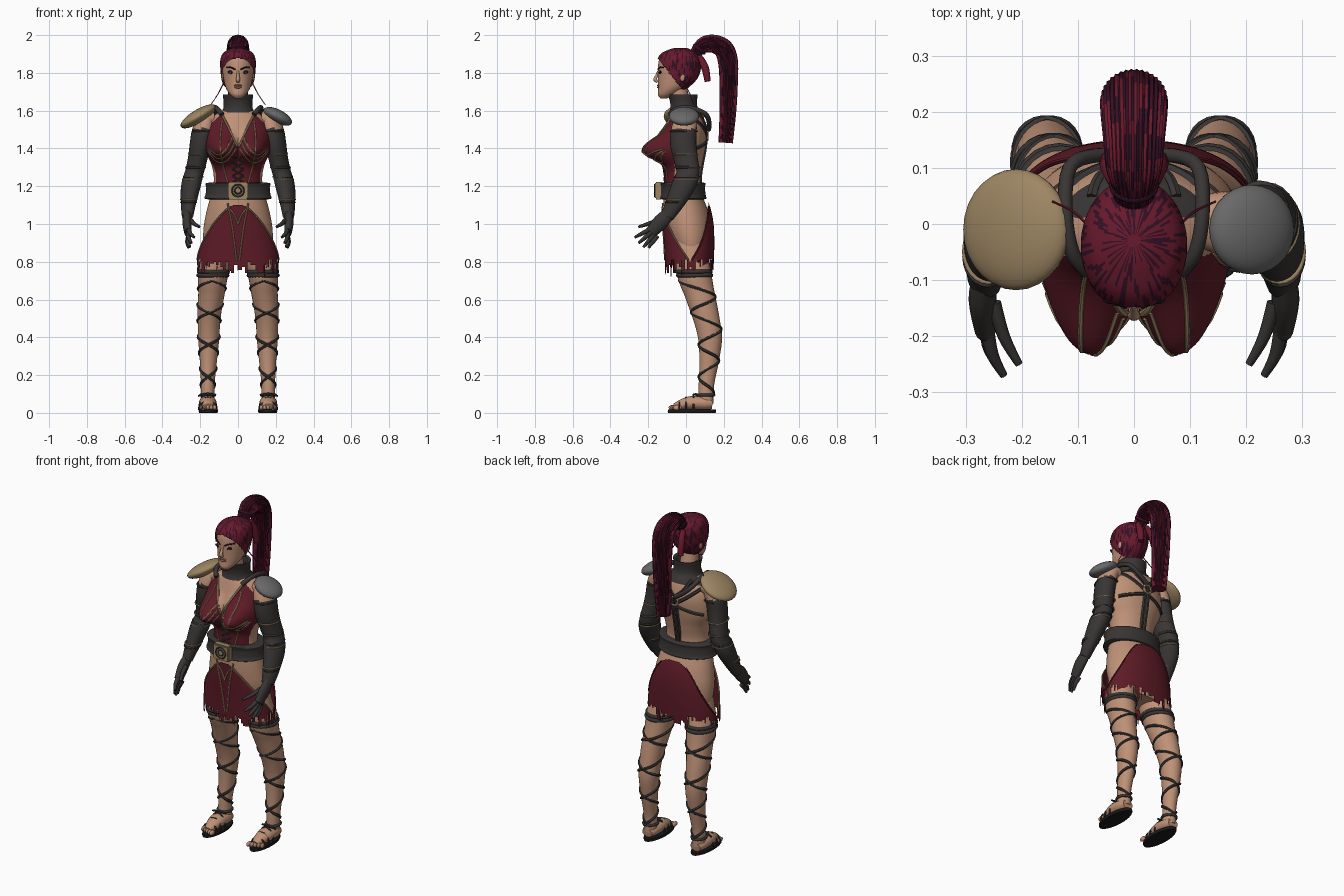
import bpy, bmesh, math, random
from mathutils import Vector, Matrix

random.seed(4)
cube = bpy.data.objects.get("Cube")
if cube:
    bpy.data.objects.remove(cube)


def material(name, r, g, b):
    m = bpy.data.materials.new(name)
    m.use_nodes = True
    m.diffuse_color = (r, g, b, 1)
    m.node_tree.nodes["Principled BSDF"].inputs["Base Color"].default_value = (r, g, b, 1)
    return m


SKIN = material("skin", .52, .285, .185)
RED = material("red_cloth", .11, .011, .02)
DARK = material("dark_leather", .04, .036, .034)
TAN = material("brass", .34, .24, .125)
STEEL = material("steel", .14, .14, .14)
HAIR = material("hair_red", .14, .01, .026)
HAIR2 = material("hair_dark", .035, .005, .018)
BLACK = material("sole_black", .01, .01, .01)
LIPS = material("lips", .36, .15, .12)
WHITE = material("eye_white", .5, .46, .43)
SIDES = ((1, "left"), (-1, "right"))
made = []


def finish(name, bm, mats):
    bmesh.ops.recalc_face_normals(bm, faces=bm.faces)
    mesh = bpy.data.meshes.new(name)
    bm.to_mesh(mesh)
    bm.free()
    for m in mats:
        mesh.materials.append(m)
    ob = bpy.data.objects.new(name, mesh)
    bpy.context.collection.objects.link(ob)
    made.append(ob)
    return ob


def grid(name, rows, mats, rule=None, closed=False, cap=True):
    """Skin rings of points; rule gives a material index, or None for a hole."""
    bm = bmesh.new()
    vs = [[bm.verts.new(p) for p in row] for row in rows]
    n = len(vs[0])
    for j in range(len(vs) if closed else len(vs) - 1):
        for i in range(n):
            k, nxt = (i + 1) % n, vs[(j + 1) % len(vs)]
            q = (vs[j][i], vs[j][k], nxt[k], nxt[i])
            index = rule(sum((v.co for v in q), Vector()) / 4, i, j) if rule else 0
            if index is not None:
                bm.faces.new(q).material_index = index
    if cap and not closed:
        for row in (vs[0], vs[-1]):
            bm.faces.new(row)
    bmesh.ops.delete(bm, geom=[v for v in bm.verts if not v.link_faces], context='VERTS')
    return finish(name, bm, mats)


def smooth(pts, n=4, closed=False):
    """Catmull-Rom resampling of tuples of any length."""
    out, m = [], len(pts)
    for i in range(m if closed else m - 1):
        p = [pts[k % m] if closed else pts[max(0, min(m - 1, k))] for k in range(i - 1, i + 3)]
        for s in range(n):
            t = s / n
            out.append(tuple(.5 * (2 * b + (c - a) * t + (2*a - 5*b + 4*c - d) * t*t
                                   + (3*b - a - 3*c + d) * t**3) for a, b, c, d in zip(*p)))
    return out if closed else out + [tuple(pts[-1])]


def loft(name, rings, mats, seg=48, rule=None, push=None, cap=True, grow=0, p=1):
    rows = []
    for z, rx, yf, yb in rings:
        row = []
        for i in range(seg):
            a = math.tau * i / seg
            x, c = [math.copysign(abs(v) ** p, v) for v in (math.sin(a), math.cos(a))]
            x *= rx + grow
            y = (yf + yb) / 2 - c * ((yb - yf) / 2 + grow)
            row.append(Vector((x, y - (push(x, z, c) if push else 0), z)))
        rows.append(row)
    return grid(name, rows, mats, rule, cap=cap)


def tube(name, pts, mat, seg=8, n=4, wide=1, rule=None, closed=False, ridge=0):
    path = smooth(pts, n, closed)
    P = [Vector(p[:3]) for p in path]
    rows, u = [], None
    for j, p in enumerate(P):
        a = P[j - 1] if closed or j else p
        b = P[(j + 1) % len(P)] if closed or j < len(P) - 1 else p
        t = (b - a).normalized()
        if u is None:
            u = Vector((1, 0, 0)) if abs(t.x) < .7 else Vector((0, 0, 1))
        u = (u - t * u.dot(t)).normalized()
        v, row = t.cross(u), []
        for i in range(seg):
            ang, r = math.tau * i / seg, path[j][3] * (1 + ridge * (i % 2))
            row.append(p + u * math.cos(ang) * r * wide + v * math.sin(ang) * r)
        rows.append(row)
    return grid(name, rows, mat if isinstance(mat, list) else [mat], rule, closed)


def blob(name, loc, size, mat, tilt=0):
    bm = bmesh.new()
    m = Matrix.Translation(loc) @ Matrix.Rotation(math.radians(tilt), 4, 'Y') @ Matrix.Diagonal((*size, 1))
    bmesh.ops.create_uvsphere(bm, u_segments=28, v_segments=16, radius=1, matrix=m)
    return finish(name, bm, [mat])


def at(path, value, k):
    for a, b in zip(path, path[1:]):
        if (a[k] - value) * (b[k] - value) <= 0 and a[k] != b[k]:
            t = (value - a[k]) / (b[k] - a[k])
            return [p + (q - p) * t for p, q in zip(a, b)]
    return path[-1]


def bust(x, z, c=1):
    dz = abs(z - 1.39) / (.08 if z > 1.39 else .06)
    return .133 * math.exp(-(abs(abs(x) - .096) / .084) ** 2.5 - dz ** 2.2) * max(0, c) ** .35


def drape(name, rings, pts, mat, r=.005, back=False, push=None, p=1):
    """A cord lying on a loft surface, given as (x, z) points."""
    out = []
    for x, z in smooth(pts, 5):
        _, rx, yf, yb = at(rings, z, 0)
        c = max(0, 1 - (abs(x) / rx) ** (2 / p)) ** (p / 2) * (-1 if back else 1)
        out.append((x, (yf + yb) / 2 - c * (yb - yf) / 2 - (push(x, z, c) if push else 0), z, r))
    return tube(name, out, mat, 6, 1)


def hoop(name, path, z, r, mat, sx, out=0):
    x, y, _, rad = at(path, z, 2)
    circle = [math.tau * i / 24 for i in range(24)]
    return tube(name, [(x + (rad * sx + out) * math.cos(a), y + (rad + out) * math.sin(a), z, r)
                       for a in circle], mat, 8, 1, closed=True)


# Torso with halter top painted by height and depth
body = smooth([(.80, .15, -.05, .11), (.88, .18, -.075, .128), (.97, .183, -.105, .136), (1.06, .168, -.117, .12),
               (1.15, .145, -.118, .088), (1.23, .128, -.115, .075), (1.31, .139, -.118, .085),
               (1.39, .172, -.12, .1), (1.47, .174, -.118, .108), (1.53, .16, -.105, .1),
               (1.575, .125, -.09, .085), (1.61, .065, -.075, .055)], 10)


def top_rule(c, i, j):
    x, y, z = abs(c.x), c.y, c.z
    if z > 1.565 and y > .01:
        return 2
    side = -.015 if z > 1.35 else -.06
    return int(1.15 < z < 1.59 and y < side and x > (z - 1.41) * .5 and x < .178 - (z - 1.5) * 1.1)


loft("torso", body, [SKIN, RED, DARK], 128, top_rule, bust)
for s, side in SIDES:
    for k, line in enumerate([[(.004, 1.41), (.045, 1.5), (.085, 1.58)],
                              [(.01, 1.4), (.06, 1.335), (.11, 1.33), (.16, 1.385)],
                              [(.03, 1.455), (.06, 1.40), (.1, 1.365), (.155, 1.395)],
                              [(.02, 1.43), (.05, 1.375), (.1, 1.345), (.155, 1.385)],
                              [(.085, 1.54), (.095, 1.44), (.085, 1.34), (.055, 1.22)]]):
        drape(f"{side}_top_trim_{k}", body, [(x * s, z) for x, z in line], TAN, .0065 if k == 0 else .0045, push=bust)
    for k in range(4):
        z = 1.22 + k * .035
        drape(f"{side}_lacing_{k}", body, [(-.03 * s, z), (.03 * s, z + .035)], DARK, .004, push=bust)
    # Back harness
    for k, line in enumerate([[(.01, 1.2), (.012, 1.35), (.01, 1.5)], [(.01, 1.46), (.07, 1.5), (.13, 1.55)],
                              [(.01, 1.44), (.08, 1.42), (.15, 1.4)], [(.01, 1.5), (.05, 1.54), (.075, 1.59)]]):
        drape(f"{side}_back_strap_{k}", body, [(x * s, z) for x, z in line], DARK, .01, True)
    tube(f"{side}_shoulder_loop", [(s * x, y, z, .013) for x, y, z in (
        (.01, .12, 1.5), (.07, .122, 1.54), (.115, .1, 1.585), (.122, .02, 1.615), (.11, -.05, 1.61),
        (.085, -.085, 1.58))], DARK, 10)
tube("back_ring", [(.025 * math.cos(a), .113, 1.47 + .025 * math.sin(a), .006)
                   for a in [math.tau * i / 16 for i in range(16)]], TAN, 8, 1, closed=True)

# Neck and collar
tube("neck", [(0, -.02, 1.58, .056), (0, -.03, 1.65, .05), (0, -.045, 1.73, .048)], SKIN, 24)
loft("collar", smooth([(1.59, .09, -.09, .08), (1.615, .077, -.083, .062), (1.65, .076, -.085, .058),
                       (1.685, .08, -.096, .062), (1.68, .062, -.08, .048)]), [DARK], 40, cap=False)

# Belt and buckle
loft("belt", smooth([(1.13, .15, -.12, .09), (1.135, .178, -.14, .108), (1.155, .172, -.136, .104),
                     (1.195, .168, -.135, .1), (1.215, .172, -.14, .104), (1.22, .135, -.12, .085)]), [DARK], 64)
bm = bmesh.new()
bmesh.ops.create_cube(bm, matrix=Matrix.Translation((0, -.145, 1.177)) @ Matrix.Diagonal((.105, .04, .092, 1)))
bmesh.ops.bevel(bm, geom=bm.edges[:], offset=.006, segments=2, affect='EDGES')
finish("buckle", bm, [TAN])
for r in (.032, .017):
    tube("buckle_ring", [(r * math.cos(a), -.166, 1.177 + r * math.sin(a), .004)
                         for a in [math.tau * i / 20 for i in range(20)]], DARK, 6, 1, closed=True)

# Skirt with leaf-shaped side openings and a ragged hem
ROUND = .86
skirt = smooth([(1.16, .15, -.128, .095), (1.09, .168, -.128, .128), (1.0, .187, -.124, .146), (.9, .204, -.117, .15),
                (.82, .215, -.113, .148), (.72, .218, -.11, .144)], 14)
hem = [random.choice((.74, .76, .775, .785, .79, .8, .81)) for _ in range(100)]


def opening(z):
    t = max(0, (1.12 - z) / .32)
    return -.13 + .15 * t ** 1.5, .118 - .095 * t ** 2.4


def skirt_rule(c, i, j):
    front, back = opening(c.z)
    hole = c.z > .8 and front < c.y < back
    return None if hole or c.z < hem[i // 2] else 0


loft("skirt", skirt, [RED], 200, skirt_rule, cap=False, p=ROUND)
for s, side in SIDES:
    for k, line in enumerate([[(.055, 1.11), (.03, .98), (.008, .81)], [(.045, 1.08), (.02, 1.05), (0, 1.0)]]):
        drape(f"{side}_skirt_trim_{k}", skirt, [(x * s, z) for x, z in line], TAN, .0045, p=ROUND)
    for k in (0, 1):
        edge = []
        for step in range(26):
            z = 1.09 - step * .0112
            _, rx, yf, yb = at(skirt, z, 0)
            y = opening(z)[k]
            c = min(1, abs((yf + yb) / 2 - y) / ((yb - yf) / 2))
            edge.append((s * rx * (1 - c ** (2 / ROUND)) ** (ROUND / 2), y, z, .0045))
        tube(f"{side}_opening_trim_{k}", edge, (TAN, RED)[k], 6, 1)
for k in range(44):
    a = random.uniform(0, math.tau)
    x, y = .212 * math.sin(a), .016 - .126 * math.cos(a)
    tube("hem_thread", [(x, y, .81, .002), (x * 1.02, y, random.uniform(.72, .77), .0015)], RED, 4, 1)

# Head and face
head = smooth([(1.665, .018, -.135, -.1), (1.685, .042, -.149, -.055), (1.72, .064, -.147, .0), (1.77, .077, -.148, .05),
               (1.82, .083, -.149, .068), (1.87, .083, -.142, .068), (1.905, .068, -.118, .05), (1.925, .037, -.075, .012)], 9)
loft("head", head, [SKIN], 48)
tube("nose", [(0, -.146, 1.812, .005), (0, -.156, 1.785, .007), (0, -.163, 1.764, .01), (0, -.15, 1.754, .008)],
     SKIN, 12, wide=1.15)
for z, h in ((1.734, .005), (1.724, .006)):
    blob("lip", (0, -.146, z), (.022, .007, h), LIPS)
for s, side in SIDES:
    blob(side + "_ear", (s * .082, -.02, 1.78), (.007, .014, .024), SKIN)
    blob(side + "_eyelid", (s * .035, -.136, 1.803), (.021, .007, .009), BLACK, s * -8)
    blob(side + "_eye", (s * .035, -.1385, 1.8), (.011, .006, .004), WHITE)
    blob(side + "_iris", (s * .034, -.1415, 1.801), (.005, .004, .0045), BLACK)
    drape(side + "_brow", head, [(s * .014, 1.817), (s * .035, 1.828), (s * .06, 1.831)], HAIR2, .004)

# Hair cap, ponytail and loose locks
streak = [[random.random() for _ in range(80)] for _ in range(100)]


def hair_rule(c, i, j):
    return None if c.z < 1.75 - (c.y + .05) * 1.28 else int(streak[i][(j + i * 2) // 5 % 80] < .36)


crown = head[:-1] + [(1.93, .025, -.06, .0), (1.932, .012, -.045, -.015), (1.933, .001, -.031, -.029)]
loft("hair_cap", crown, [HAIR, HAIR2], 100, hair_rule, grow=.0105)
tube("ponytail", [(0, .04, 1.88, .03), (0, .065, 1.925, .032), (0, .1, 1.95, .042), (0, .15, 1.953, .046),
                  (0, .2, 1.925, .05), (0, .222, 1.86, .05), (0, .226, 1.75, .046), (0, .222, 1.6, .042),
                  (0, .21, 1.43, .036)], [HAIR, HAIR2], 72, 10, 1.13,
     lambda c, i, j: int(streak[i][(j + i * 3) // 6] < .52), ridge=.06)
tube("hair_tie", [(.036 * math.cos(a), .07 + .025 * math.sin(a), 1.925 - .02 * math.sin(a), .009)
                  for a in [math.tau * i / 16 for i in range(16)]], HAIR2, 8, 1, closed=True)
for s, side in SIDES:
    tube(side + "_hair_lock", [(s * .03, .07, 1.89, .014), (s * .04, .1, 1.83, .02), (s * .045, .115, 1.755, .016)], HAIR, 8)
    tube(side + "_loose_strand", [(s * .075, -.01, 1.75, .003), (s * .105, .02, 1.69, .0025), (s * .145, .04, 1.63, .002)], HAIR, 5)

# Arms, gloves, legs and sandals
for s, side in SIDES:
    arm = [(s * x, y, z, r) for x, y, z, r in (
        (.13, .005, 1.555, .05), (.165, 0, 1.55, .06), (.188, -.012, 1.49, .07), (.2, -.014, 1.42, .07),
        (.215, .0, 1.34, .064), (.232, .01, 1.27, .062), (.25, -.015, 1.2, .064), (.262, -.06, 1.11, .05),
        (.267, -.1, 1.04, .037))]
    path = smooth(arm, 6)
    tube(side + "_arm", arm, [SKIN, DARK], 24, 6, .78, lambda c, i, j: int(c.z < 1.505))
    for z, r, m in ((1.49, .004, DARK), (1.37, .004, TAN), (1.3, .006, DARK), (1.25, .005, DARK),
                    (1.235, .004, TAN), (1.13, .004, TAN), (1.115, .004, DARK)):
        hoop(side + "_arm_band", path, z, r, m, .78, .001)
    tube(side + "_palm", [(s * .267, -.09, 1.055, .034), (s * .27, -.135, 1.01, .04), (s * .265, -.185, .955, .032)],
         DARK, 16, wide=.62)
    for k, (x, y, z) in enumerate(((.205, -.25, .985), (.232, -.27, .93), (.247, -.25, .9), (.255, -.225, .878), (.262, -.198, .875))):
        start = (.25, -.14, 1.02) if k == 0 else (.262, -.2 + .012 * k, .985 - .012 * k)
        mid = [(a * .45 + b * .55) for a, b in zip(start, (x + .012, y, z))]
        tube(f"{side}_finger_{k}", [(s * p[0], p[1], p[2], r) for p, r in ((start, .013), (mid, .011), ((x, y, z), .007))], DARK, 8)

    FLAT = .88
    leg = smooth([(s * x, y, z, r) for x, y, z, r in (
        (.1, .025, .9, .085), (.115, .028, .82, .088), (.133, .045, .73, .09), (.14, .07, .64, .08),
        (.15, .095, .55, .073), (.154, .115, .47, .067), (.155, .128, .39, .063), (.157, .122, .27, .051),
        (.16, .108, .15, .041), (.16, .105, .05, .041))], 6)
    tube(side + "_leg", leg, SKIN, 28, 1, FLAT)
    for z in (.728, .748):
        hoop(side + "_thigh_band", leg, z, .011, DARK, FLAT, -.002)
    for d in (1, -1):
        coil = []
        for k in range(91):
            z = .7 - k * .0068
            x, y, _, r = at(leg, z, 2)
            a = d * math.tau * (z - .36) / .17 - math.pi / 2
            coil.append((x + r * FLAT * math.cos(a), y + r * math.sin(a), z, .008))
        tube(side + "_leg_wrap", coil, DARK, 6, 1)
    hoop(side + "_ankle_strap", leg, .095, .008, DARK, FLAT, .002)
    tube(side + "_foot", [(s * .16, .14, .045, .026), (s * .16, .1, .05, .036), (s * .16, .03, .053, .037),
                          (s * .158, -.03, .042, .027), (s * .157, -.062, .034, .015)], SKIN, 18, wide=1.25)
    for k in range(5):
        blob(f"{side}_toe_{k}", (s * (.123 + k * .018), -.07 + .006 * k, .028), (.0105 - .0006 * k, .022, .014), SKIN)
    for y, h, w in ((-.035, .05, .046), (.0, .072, .047), (.04, .09, .047)):
        tube(side + "_sandal_strap", [(s * .16 + w * math.cos(a), y, .015 + h * math.sin(a) * .92, .005)
                                      for a in [math.pi * i / 10 for i in range(11)]], DARK, 6, 1)
    tube(side + "_strap_tail", [(s * .12, .06, .095, .006), (s * .165, .05, .1, .007), (s * .21, .06, .09, .005)], DARK, 6)
    sole = loft(side + "_sole", [(0, .048, -.095, .157), (.009, .052, -.097, .16), (.017, .05, -.095, .158)], [BLACK], 36)
    sole.location.x = s * .157

# Shoulder plates
blob("right_shoulder_plate", (-.21, -.01, 1.57), (.108, .108, .036), TAN, -31)
blob("left_shoulder_plate", (.21, -.01, 1.57), (.083, .08, .036), STEEL, 27)

bpy.ops.object.select_all(action='DESELECT')
for ob in made:
    ob.select_set(True)
bpy.context.view_layer.objects.active = made[0]
bpy.ops.object.shade_smooth_by_angle(angle=math.radians(50))
